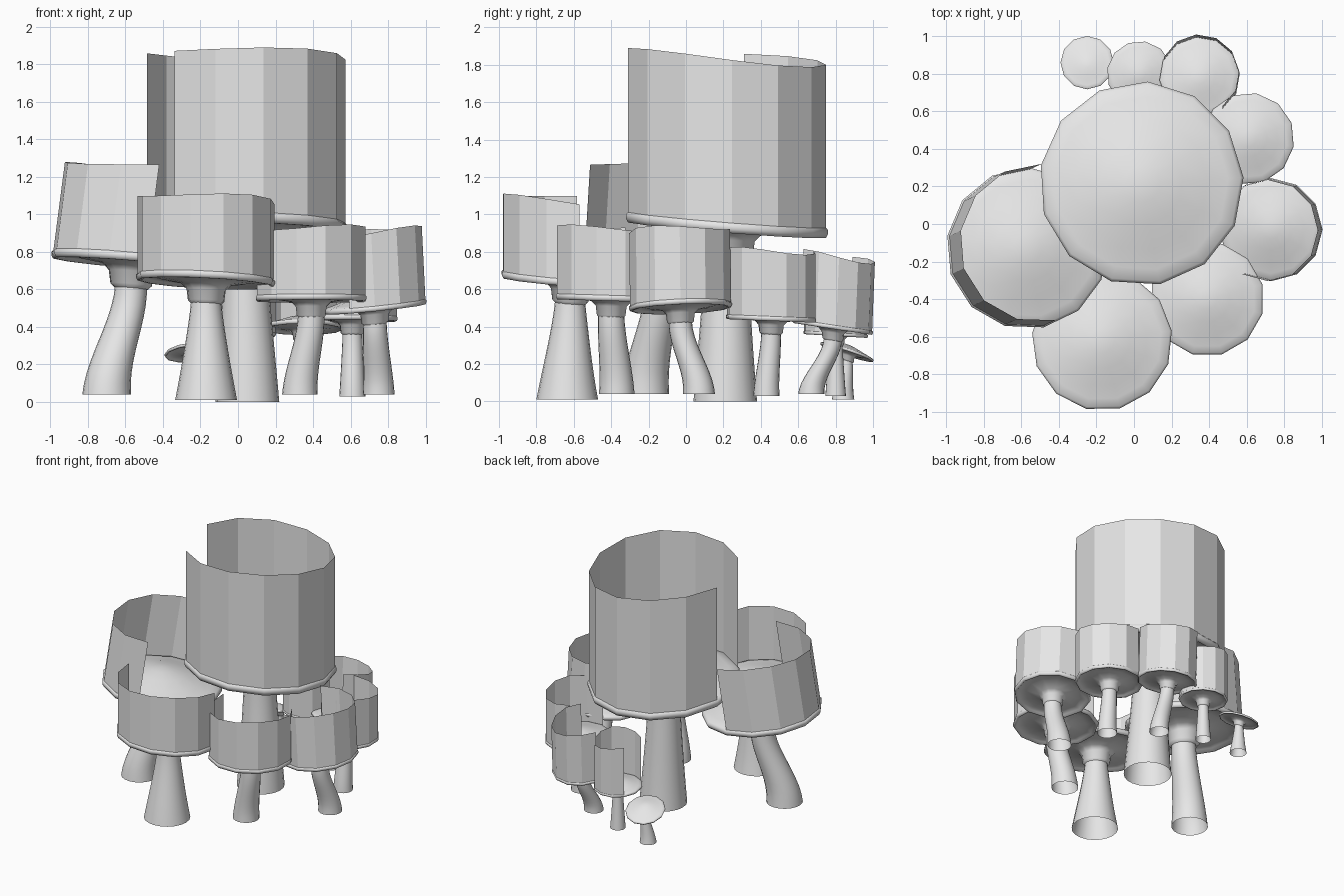
import bpy, bmesh, math
from mathutils import Vector

default_cube = bpy.data.objects.get("Cube")
if default_cube:
    bpy.data.objects.remove(default_cube, do_unlink=True)

# One plain grey for everything
grey = bpy.data.materials.new("light_grey")
grey.use_nodes = True
grey.diffuse_color = (0.8, 0.8, 0.8, 1)
grey.node_tree.nodes["Principled BSDF"].inputs["Base Color"].default_value = (0.8, 0.8, 0.8, 1)


def finish(bm, name, smooth):
    """Turn a bmesh into a named, coloured object."""
    mesh = bpy.data.meshes.new(name)
    bmesh.ops.recalc_face_normals(bm, faces=bm.faces)
    for face in bm.faces:
        face.smooth = smooth
    bm.to_mesh(mesh)
    bm.free()
    mesh.materials.append(grey)
    obj = bpy.data.objects.new(name, mesh)
    bpy.context.collection.objects.link(obj)


def bridge(bm, rings, closed=True):
    """Join neighbouring rings of vertices with quads."""
    for low, high in zip(rings, rings[1:]):
        count = len(low)
        for i in range(count if closed else count - 1):
            j = (i + 1) % count
            bm.faces.new((low[i], low[j], high[j], high[i]))


def ring(bm, centre, radius, sides, start=0.0, slope=(0, 0)):
    verts = []
    for i in range(sides):
        a = start + math.tau * i / sides
        x, y = radius * math.cos(a), radius * math.sin(a)
        verts.append(bm.verts.new((centre[0] + x, centre[1] + y,
                                   centre[2] - slope[0] * x - slope[1] * y)))
    return verts


# Collar, gill side, rolled rim and dome, as (radius, height) per cap radius
CAP_PROFILE = [(.21, -.36), (.26, -.31), (.28, -.15), (.36, -.07), (.7, -.02), (.9, -.02),
               (.94, -.06), (.98, -.06), (1.0, -.02), (1.0, .02), (.97, .05),
               (.85, .08), (.65, .14), (.4, .22), (.18, .27)]


def make_cap(name, centre, radius, sides, start, slope):
    bm = bmesh.new()
    rings = [ring(bm, centre + Vector((0, 0, h * radius)), r * radius, sides, start, slope)
             for r, h in CAP_PROFILE]
    bridge(bm, rings)
    tip = bm.verts.new(centre + Vector((0, 0, .29 * radius)))
    top = rings[-1]
    for i in range(sides):
        bm.faces.new((top[i], top[(i + 1) % sides], tip))
    finish(bm, name + "_cap", True)


def make_wall(name, centre, radius, sides, start, slope, panels, height, lean):
    """Thin open screen of flat panels standing on the cap rim."""
    bm = bmesh.new()
    low, high = [], []
    for i in range(panels + 1):
        a = start + math.tau * i / sides
        x, y = .98 * radius * math.cos(a), .98 * radius * math.sin(a)
        foot = centre + Vector((x, y, -slope[0] * x - slope[1] * y))
        tall = height - .015 * math.sin(2 * a)
        low.append(bm.verts.new(foot))
        high.append(bm.verts.new(foot + Vector((lean[0], lean[1], 1)) * tall))
    bridge(bm, [low, high], closed=False)
    finish(bm, name + "_wall", False)


def make_stem(name, base, top, wide, thin):
    """Tapered stem that leaves the ground upright and bends to the cap."""
    bm = bmesh.new()
    rings = []
    steps = 10
    for i in range(steps + 1):
        t = i / steps
        bend = t * t * (3 - 2 * t)
        centre = Vector((base[0] + (top[0] - base[0]) * bend,
                         base[1] + (top[1] - base[1]) * bend,
                         base[2] + (top[2] - base[2]) * t))
        radius = thin + (wide - thin) * (1 - t) ** 1.2
        rings.append(ring(bm, centre, radius, 20))
    bridge(bm, rings)
    finish(bm, name + "_stem", True)


def mushroom(name, cap, radius, base, wide, thin, slope=(0, 0), sides=12,
             start=0, panels=0, height=0, lean=(0, 0)):
    centre, start = Vector(cap), math.radians(start)
    make_cap(name, centre, radius, sides, start, slope)
    make_stem(name, base, centre - Vector((0, 0, .3 * radius)), wide, thin)
    if panels:
        make_wall(name, centre, radius, sides, start, slope, panels, height, lean)


# The large central mushroom and the two big ones at the front and side
mushroom("central", (.04, .215, .95), .545, (.05, .21, 0), .17, .115, slope=(.03, .08),
         sides=13, start=225, panels=11, height=.895)
mushroom("right_large", (-.57, -.13, .76), .43, (-.7, -.22, .04), .13, .085,
         slope=(.08, .05), sides=13, start=88, panels=7, height=.485, lean=(.13, .06))
mushroom("front", (-.17, -.62, .655), .375, (-.17, -.635, .01), .165, .08,
         slope=(.05, .08), sides=13, start=174, panels=7, height=.425)

# The smaller mushrooms curving round the left side to the back
mushroom("front_left", (.39, -.4, .555), .305, (.33, -.37, .04), .095, .07,
         slope=(0, .03), start=165, panels=8, height=.37)
mushroom("left", (.73, -.03, .51), .275, (.75, .07, .04), .085, .062,
         slope=(-.1, -.04), start=240, panels=8, height=.4, lean=(-.05, -.01))
mushroom("back_left", (.61, .455, .445), .245, (.61, .43, .03), .07, .052,
         slope=(0, .04), start=260, panels=7, height=.36)
mushroom("rear", (.35, .785, .4), .215, (.33, .67, .04), .07, .048,
         slope=(0, .15), start=-55, panels=7, height=.375, lean=(0, .04))
mushroom("rear_small", (.03, .8, .36), .175, (.03, .8, .03), .055, .037,
         slope=(0, .06), start=200, panels=10, height=.36)
mushroom("rear_tiny", (-.25, .86, .265), .142, (-.26, .84, .01), .06, .03,
         slope=(-.1, .32))
